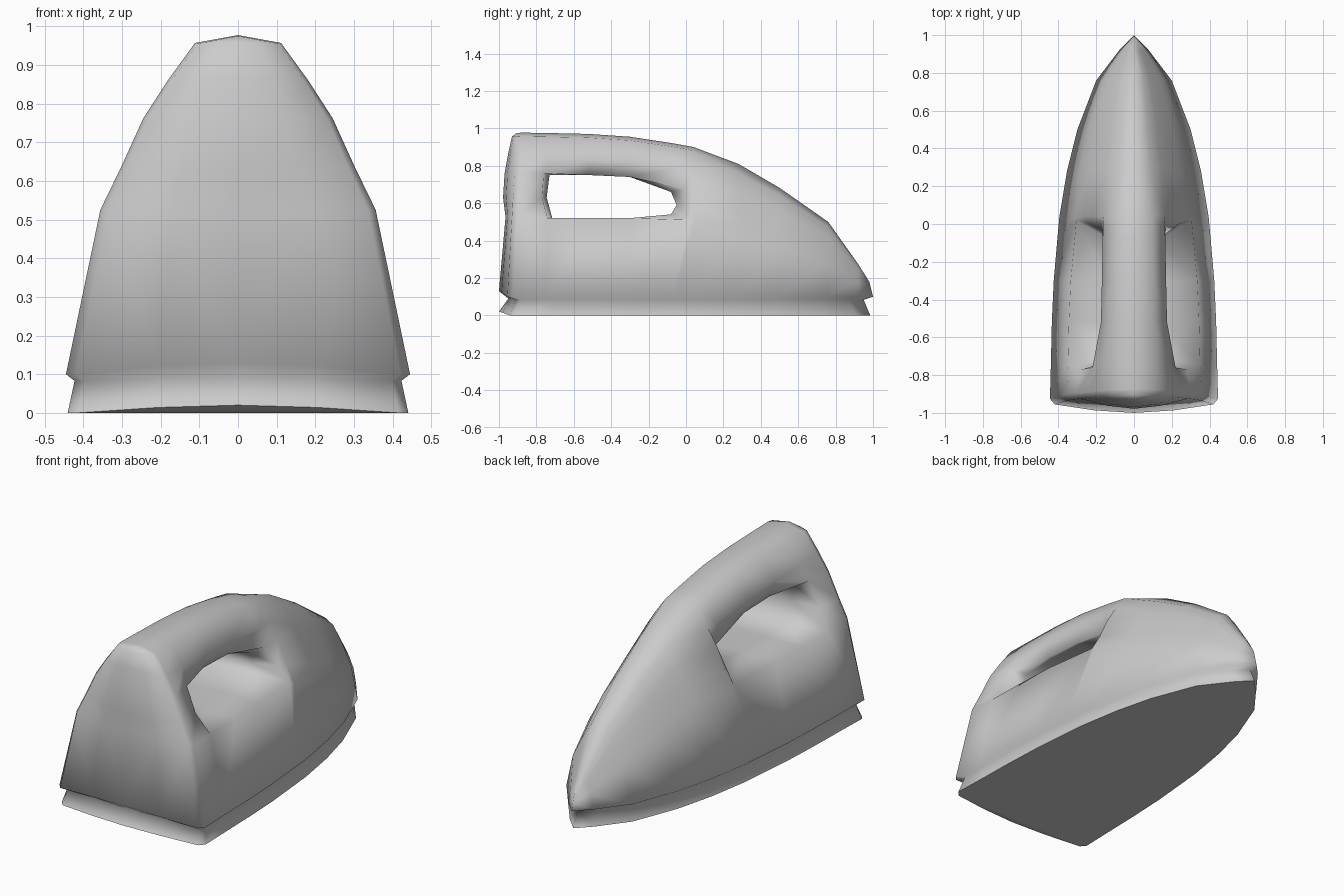
import bpy, bmesh

if "Cube" in bpy.data.objects:
    bpy.data.objects.remove(bpy.data.objects["Cube"])

# stations along the length: y, half width at the rim, ridge height
STATIONS = [(-.955, .42, .975), (-.925, .445, .977), (-.74, .44, .975), (-.52, .435, .97),
            (-.3, .425, .955), (-.07, .405, .92), (.04, .395, .9), (.28, .355, .81),
            (.5, .3, .682), (.76, .2, .5), (.92, .078, .275), (1.0, 0, .18)]
# cross-section: share of half width, share of height above the rim
SECTION = [(1, 0), (.8, .485), (.68, .61), (.55, .755), (.41, .865), (.25, .977), (0, 1)]

# shell columns: soleplate edge, groove, then the section rows (flatter towards the nose)
body = []
for n, (y, w, h) in enumerate(STATIONS):
    lean = .05 if n < 2 else (-.02 if w == 0 else 0)
    flat = .24 * min(1, max(0, (y - .04) / .24)) * (w > 0)
    body.append([(w * .99, y * .985, 0), (w * .95, y * .95, .083)]
                + [(w * fx, y + lean * fz, .1 + (h - .1) * (fz - flat * fx * (1 - fx)))
                   for fx, fz in SECTION])

# scoop around the handle opening: floor, middle, underside and handle side rows
scoop = {2: [(.35, -.74, .52), (.28, -.77, .63), (.22, -.76, .76), (.18, -.74, .845)],
         3: [(.345, -.52, .52), (.2, -.52, .63), (.15, -.52, .75), (.175, -.52, .835)],
         4: [(.335, -.3, .52), (.2, -.3, .63), (.145, -.3, .74), (.17, -.3, .82)],
         5: [(.305, .02, .51), (.24, .0, .59), (.17, -.01, .675), (.165, -.04, .79)]}
for n, pts in scoop.items():
    body[n][3:7] = pts

# bowed flat end: centre line plus a column halfway to the corner
centre = [(-1, .02), (-.95, .09), (-1, .13), (-.965, .525), (-.978, .63), (-.97, .76),
          (-.95, .87), (-.93, .957)]
mid = [(x / 2, y + (cy - y) * .7, z + (cz - z) * .7)
       for (x, y, z), (cy, cz) in zip(body[0], centre)] + [body[0][-1]]
body[:0] = [[(0, y, z) for y, z in centre] + [body[0][-1]], mid]

# skin both mirrored halves, leaving out the handle opening
bm = bmesh.new()
A, B, LO, HI = 4, 7, 3, 5        # opening: first and last station, first and last row
sides = [[[bm.verts.new((s * x, y, z)) for x, y, z in col] for col in body] for s in (1, -1)]
for v in sides:
    for i in range(len(body) - 1):
        for j in range(len(body[0]) - 1):
            if not (A <= i < B and LO <= j < HI):
                bm.faces.new((v[i][j], v[i + 1][j], v[i + 1][j + 1], v[i][j + 1]))
right, left = sides

# underside, with a crisp edge
for i in range(len(body) - 1):
    bm.faces.new((right[i][0], right[i + 1][0], left[i + 1][0], left[i][0]))
    for v in sides:
        bm.edges.get((v[i][0], v[i + 1][0])).smooth = False

# tunnel through the handle opening, its ends narrowing inwards
ring = ([(i, LO) for i in range(A, B + 1)] + [(B, LO + 1)]
        + [(i, HI) for i in range(B, A - 1, -1)] + [(A, LO + 1)])
inner_yz = {(B, LO): (-.08, .54), (B, LO + 1): (-.05, .59), (B, HI): (-.08, .66),
            (A, LO): (-.715, .52), (A, LO + 1): (-.745, .63), (A, HI): (-.73, .75)}
loops = [[right[i][j] for i, j in ring]]
for x in (.13, -.13):
    loops.append([bm.verts.new((x, *inner_yz.get((i, j), right[i][j].co.yz))) for i, j in ring])
loops.append([left[i][j] for i, j in ring])
for p, q in zip(loops, loops[1:]):
    for k in range(len(ring)):
        m = (k + 1) % len(ring)
        bm.faces.new((p[k], p[m], q[m], q[k]))

# weld the centre line and finish as one smooth shell
bmesh.ops.delete(bm, geom=[v for v in bm.verts if not v.link_faces], context='VERTS')
bmesh.ops.remove_doubles(bm, verts=bm.verts, dist=.0005)
bmesh.ops.recalc_face_normals(bm, faces=bm.faces)
for f in bm.faces:
    f.smooth = True
mesh = bpy.data.meshes.new("iron_body")
bm.to_mesh(mesh)
bm.free()
bpy.context.collection.objects.link(bpy.data.objects.new("iron_body", mesh))
